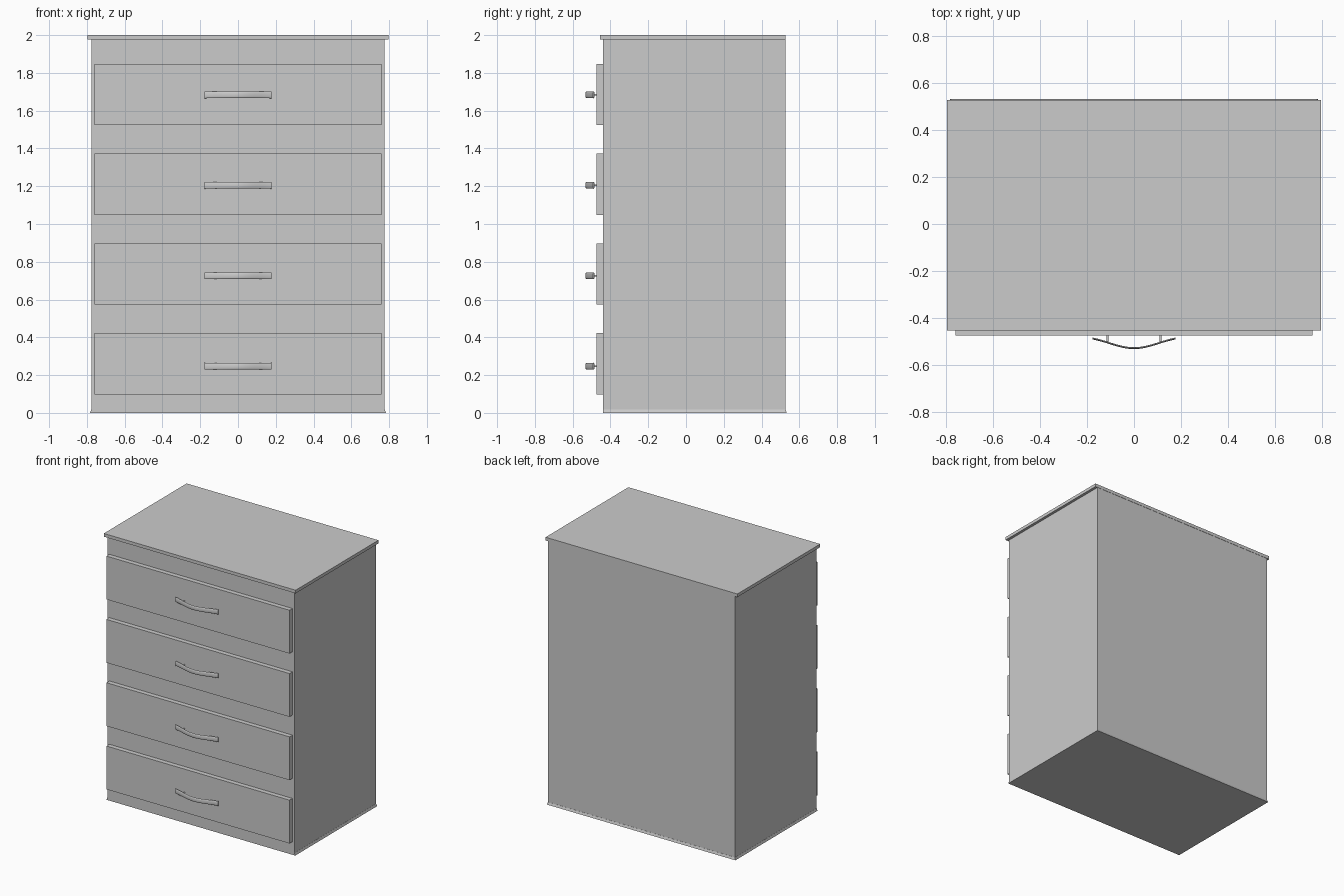
import bpy, bmesh, math

if "Cube" in bpy.data.objects:
    bpy.data.objects.remove(bpy.data.objects["Cube"])


def box(name, x, y0, y1, z0, z1, flare=0.0):
    """Box symmetric in x; flare widens the sides and back at the bottom."""
    bm = bmesh.new()
    low = [(-x - flare, y0), (x + flare, y0), (x + flare, y1 + flare), (-x - flare, y1 + flare)]
    high = [(-x, y0), (x, y0), (x, y1), (-x, y1)]
    a = [bm.verts.new((px, py, z0)) for px, py in low]
    b = [bm.verts.new((px, py, z1)) for px, py in high]
    bm.faces.new(a[::-1])
    bm.faces.new(b)
    for i in range(4):
        j = (i + 1) % 4
        bm.faces.new((a[i], a[j], b[j], b[i]))
    return finish(bm, name)


def finish(bm, name):
    bmesh.ops.recalc_face_normals(bm, faces=bm.faces)
    mesh = bpy.data.meshes.new(name)
    bm.to_mesh(mesh)
    bm.free()
    ob = bpy.data.objects.new(name, mesh)
    bpy.context.collection.objects.link(ob)
    return ob


def smooth(ob):
    bpy.ops.object.select_all(action='DESELECT')
    ob.select_set(True)
    bpy.context.view_layer.objects.active = ob
    bpy.ops.object.shade_smooth_by_angle(angle=math.radians(40))


def bow(x):
    """Depth of the handle's centre line."""
    t = math.pi * x / 0.177
    k = 0.5 * math.cos(t / 2) + 0.25 * (1 + math.cos(t))
    return -0.488 - 0.041 * k


def handle(name, z, half=0.177, steps=20, sides=16):
    bm = bmesh.new()
    rings = []
    for i in range(steps + 1):
        x = -half + 2 * half * i / steps
        height = 0.0165 + 0.002 * (x / half) ** 2
        ring = []
        for s in range(sides):
            a = 2 * math.pi * s / sides
            ring.append(bm.verts.new((x, bow(x) + 0.004 * math.cos(a), z + height * math.sin(a))))
        rings.append(ring)
    for r, q in zip(rings, rings[1:]):
        for s in range(sides):
            t = (s + 1) % sides
            bm.faces.new((r[s], r[t], q[t], q[s]))
    bm.faces.new(rings[0])
    bm.faces.new(rings[-1])
    smooth(finish(bm, name))


def post(name, x, z):
    y0, y1 = bow(x), -0.47
    bpy.ops.mesh.primitive_cylinder_add(vertices=12, radius=0.005, depth=y1 - y0,
                                        location=(x, (y0 + y1) / 2, z),
                                        rotation=(math.pi / 2, 0, 0))
    ob = bpy.context.object
    ob.name = name
    smooth(ob)


# Carcass, flared base strip and overhanging top
box("carcass", 0.776, -0.44, 0.526, 0.018, 1.976)
box("base_strip", 0.777, -0.44, 0.527, 0.0, 0.018, flare=0.006)
box("top_slab", 0.796, -0.454, 0.528, 1.976, 2.0)

# Drawer fronts, each with a bowed handle on two posts
for n in range(4):
    z0 = 0.098 + 0.475 * n
    box(f"drawer_front_{n + 1}", 0.76, -0.475, -0.44, z0, z0 + 0.325)
    hz = 0.247 + 0.479 * n
    handle(f"handle_{n + 1}", hz)
    for side, x in (("left", -0.113), ("right", 0.113)):
        post(f"handle_post_{side}_{n + 1}", x, hz)
